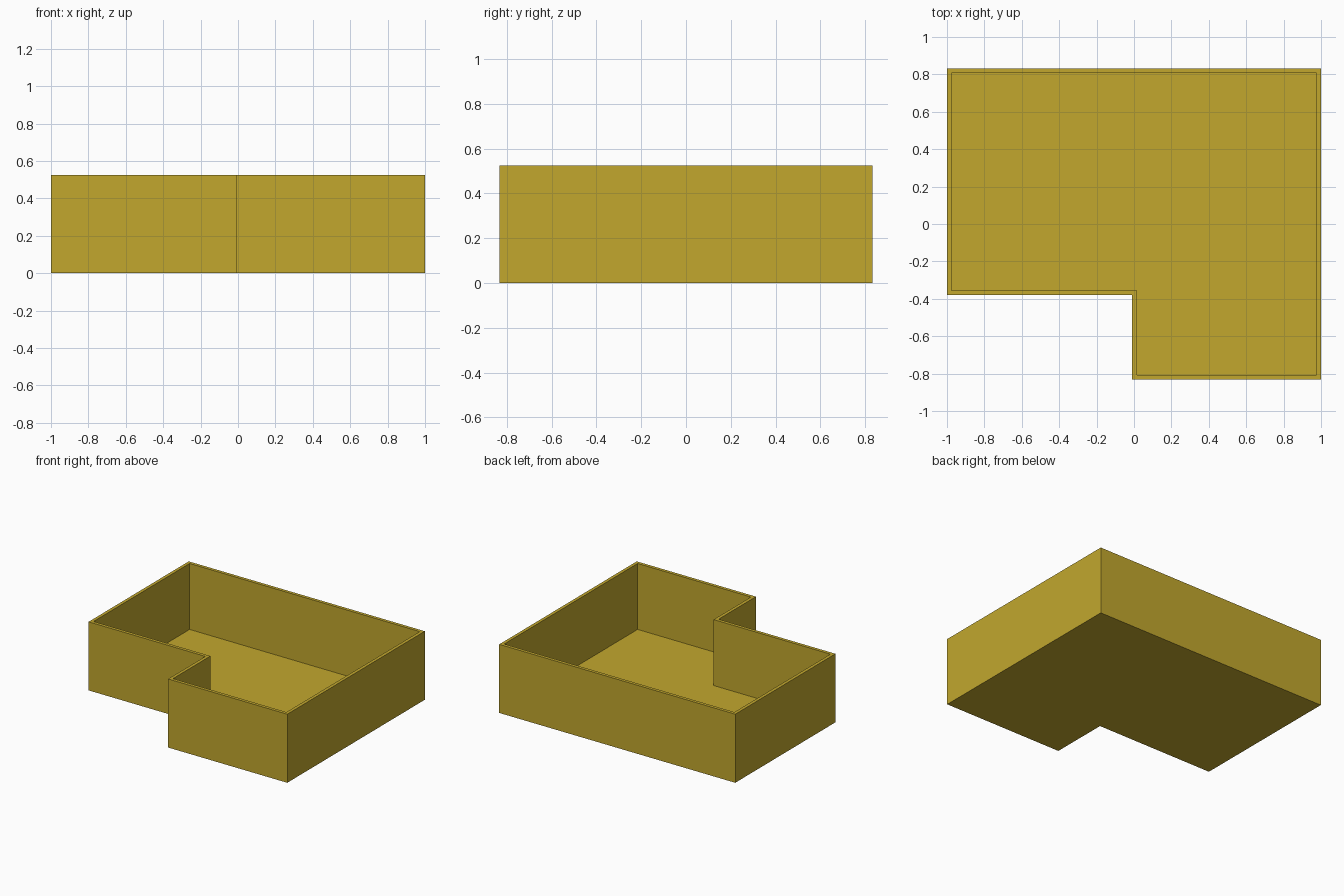
import bpy, bmesh
from mathutils import Vector

if "Cube" in bpy.data.objects:
    bpy.data.objects.remove(bpy.data.objects["Cube"])

HEIGHT, WALL, FLOOR = 0.525, 0.025, 0.02

# L-shaped outline, counter-clockwise
outline = [Vector(p) for p in [(-1, -0.38), (-0.01, -0.38), (-0.01, -0.832),
                               (1, -0.832), (1, 0.832), (-1, 0.832)]]


def inset(points, d):
    """Offset a right-angled counter-clockwise outline inwards by d."""
    result = []
    for i, p in enumerate(points):
        a = (p - points[i - 1]).normalized()
        b = (points[(i + 1) % len(points)] - p).normalized()
        result.append(p + d * (Vector((-a.y, a.x)) + Vector((-b.y, b.x))))
    return result


inner = inset(outline, WALL)

# Open tray: outer bottom, outer rim, inner rim, inner floor
bm = bmesh.new()
sections = [(outline, 0), (outline, HEIGHT), (inner, HEIGHT), (inner, FLOOR)]
rings = [[bm.verts.new((p.x, p.y, z)) for p in pts] for pts, z in sections]
for low, high in zip(rings, rings[1:]):
    for i in range(len(low)):
        j = (i + 1) % len(low)
        bm.faces.new((low[i], low[j], high[j], high[i]))
bm.faces.new(rings[0][::-1])
bm.faces.new(rings[-1])

mesh = bpy.data.meshes.new("open_tray")
bm.to_mesh(mesh)
bm.free()
tray = bpy.data.objects.new("open_tray", mesh)
bpy.context.collection.objects.link(tray)

# Mustard yellow throughout
mustard = bpy.data.materials.new("mustard_yellow")
mustard.diffuse_color = (0.54, 0.39, 0.027, 1)
mustard.use_nodes = True
mustard.node_tree.nodes["Principled BSDF"].inputs["Base Color"].default_value = mustard.diffuse_color
mesh.materials.append(mustard)
